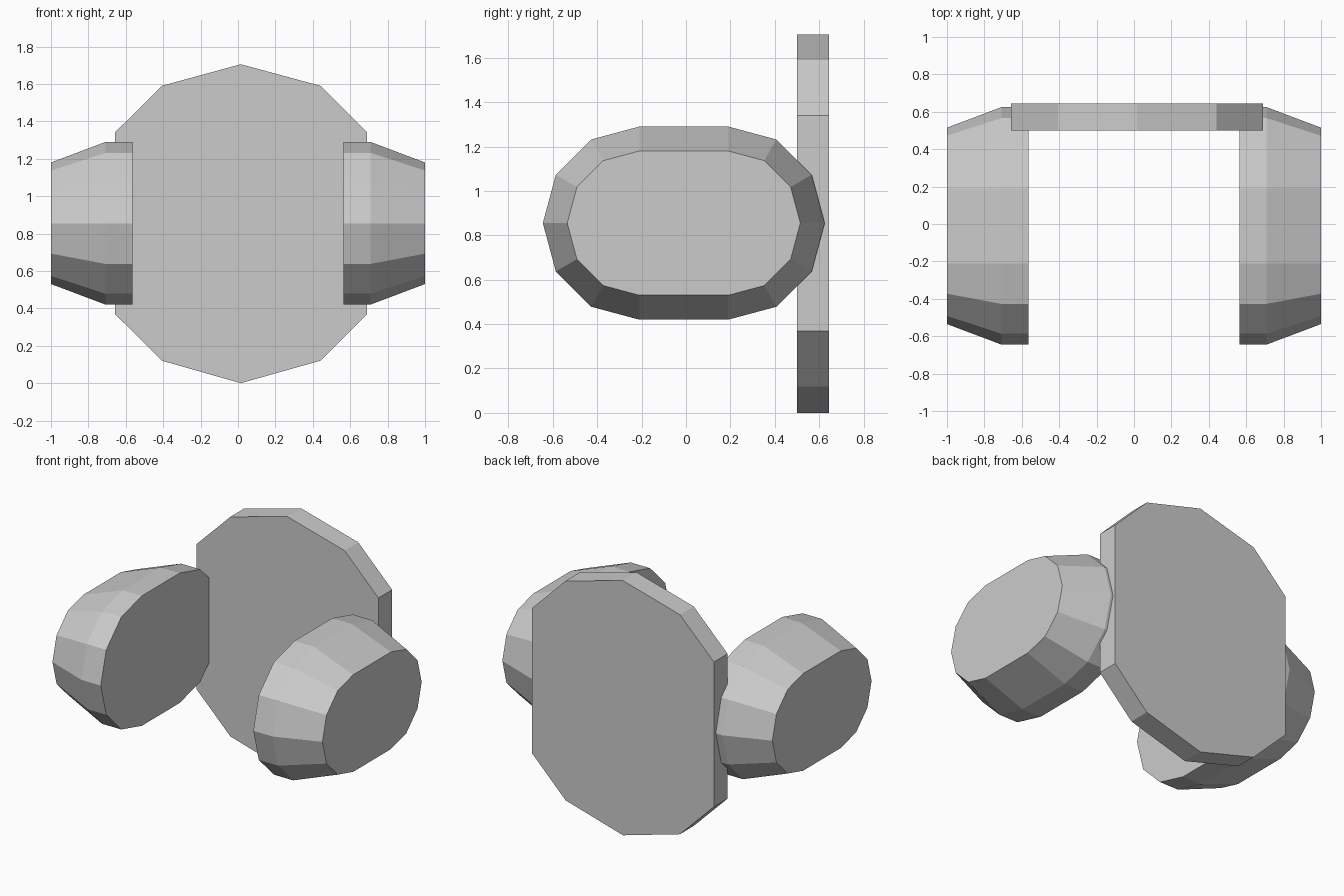
import bpy, bmesh
from math import sin, cos, radians

if "Cube" in bpy.data.objects:
    bpy.data.objects.remove(bpy.data.objects["Cube"])


def loft(name, rings):
    """Closed solid through a series of matching point rings."""
    bm = bmesh.new()
    loops = [[bm.verts.new(p) for p in ring] for ring in rings]
    n = len(loops[0])
    bm.faces.new(loops[0])
    bm.faces.new(loops[-1])
    for a, b in zip(loops, loops[1:]):
        for i in range(n):
            j = (i + 1) % n
            bm.faces.new((a[i], a[j], b[j], b[i]))
    bmesh.ops.recalc_face_normals(bm, faces=bm.faces)
    mesh = bpy.data.meshes.new(name)
    bm.to_mesh(mesh)
    bm.free()
    obj = bpy.data.objects.new(name, mesh)
    bpy.context.collection.objects.link(obj)


def stadium(x, r):
    """12-sided circle split and stretched along y."""
    ring = []
    for center, start in ((0.19, -90), (-0.21, 90)):
        for k in range(7):
            a = radians(start + 30 * k)
            ring.append((x, center + r * cos(a), 0.855 + r * sin(a)))
    return ring


# Upright ten-sided back plate
half = [(0.015, 0.0), (0.44, 0.12), (0.69, 0.37), (0.69, 1.34), (0.44, 1.59),
        (0.015, 1.705), (-0.407, 1.59), (-0.658, 1.34), (-0.658, 0.37), (-0.407, 0.12)]
loft("back_plate", [[(x, y, z) for x, z in half] for y in (0.50, 0.645)])

# Side pods with tapered outer ends
for name, s in (("left_pod", -1), ("right_pod", 1)):
    loft(name, [stadium(s * 0.565, 0.435),
                stadium(s * 0.708, 0.435),
                stadium(s * 1.0, 0.325)])
